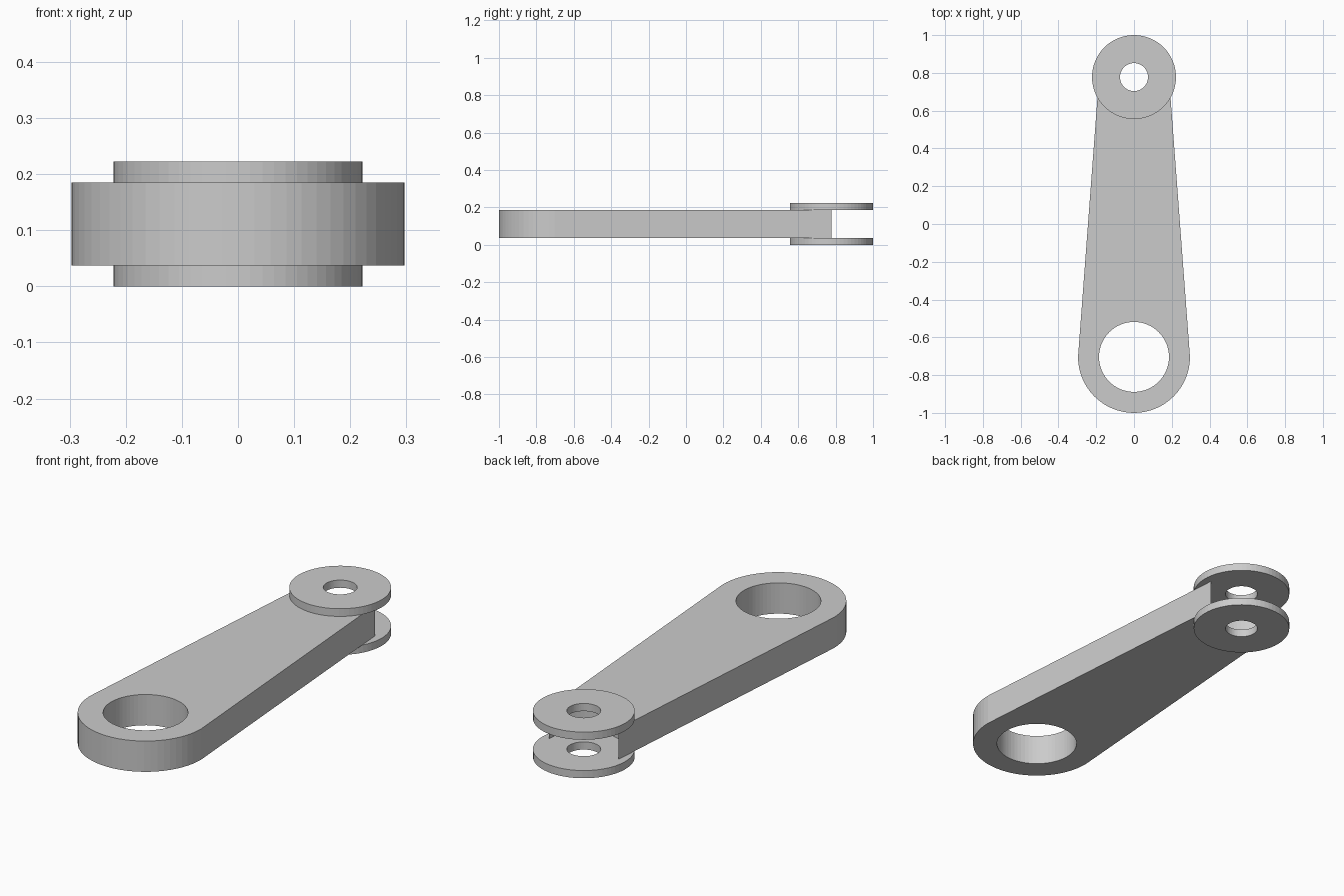
import bpy, bmesh
from math import cos, sin, pi

cube = bpy.data.objects.get("Cube")
if cube:
    bpy.data.objects.remove(cube, do_unlink=True)

U = 1 / 27                      # disc thickness, the module of every dimension
BIG_Y, SMALL_Y = -19 * U, 21 * U
SEGMENTS = 64

grey = bpy.data.materials.new("plain_grey")
grey.use_nodes = True
COLOUR = (0.6, 0.6, 0.6, 1)
grey.diffuse_color = COLOUR
grey.node_tree.nodes["Principled BSDF"].inputs["Base Color"].default_value = COLOUR


def arc(y, radius, start=0, end=2 * pi, steps=SEGMENTS):
    """Points along an arc centred on the long axis."""
    return [(radius * cos(start + (end - start) * i / steps),
             y + radius * sin(start + (end - start) * i / steps))
            for i in range(steps + 1)]


def circle(y, radius):
    return arc(y, radius)[:-1]


def plate(name, loops, bottom, height):
    """Flat plate from an outline and hole loops, extruded upward."""
    bm = bmesh.new()
    for loop in loops:
        verts = [bm.verts.new((x, y, bottom)) for x, y in loop]
        for a, b in zip(verts, verts[1:] + verts[:1]):
            bm.edges.new((a, b))
    bmesh.ops.triangle_fill(bm, use_beauty=True, edges=bm.edges[:], normal=(0, 0, 1))
    result = bmesh.ops.extrude_face_region(bm, geom=bm.faces[:], use_keep_orig=True)
    top = [v for v in result["geom"] if isinstance(v, bmesh.types.BMVert)]
    bmesh.ops.translate(bm, verts=top, vec=(0, 0, height))
    bmesh.ops.recalc_face_normals(bm, faces=bm.faces[:])
    mesh = bpy.data.meshes.new(name)
    bm.to_mesh(mesh)
    bm.free()
    mesh.materials.append(grey)
    obj = bpy.data.objects.new(name, mesh)
    bpy.context.collection.objects.link(obj)
    return obj


# Tapered arm: round end with a bore, concave end between the discs
outline = (arc(BIG_Y, 8 * U, pi, 2 * pi, SEGMENTS // 2)
           + arc(SMALL_Y, 5 * U, 0, -pi, SEGMENTS // 2))
plate("tapered_arm", [outline, circle(BIG_Y, 5 * U)], U, 4 * U)

# Fork discs below and above the arm
for name, bottom in (("lower_disc", 0), ("upper_disc", 5 * U)):
    plate(name, [circle(SMALL_Y, 6 * U), circle(SMALL_Y, 2 * U)], bottom, U)
